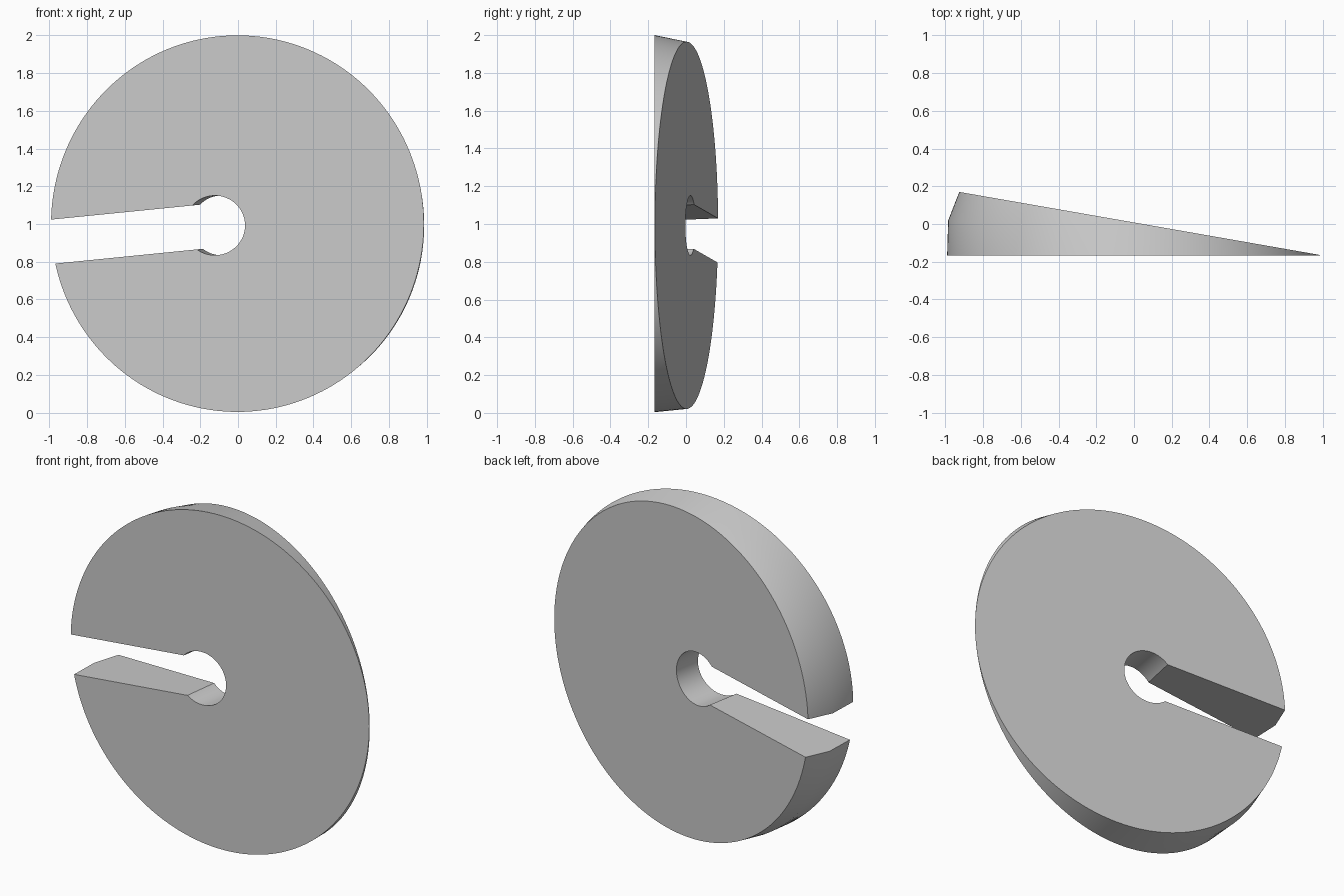
import bpy, bmesh, math
from mathutils import Vector

cube = bpy.data.objects.get("Cube")
if cube:
    bpy.data.objects.remove(cube, do_unlink=True)

SEGMENTS = 160
FRONT = -0.166
SLOPE = 0.1747
HUB = Vector((-0.123, FRONT, 0.9925))

grey = bpy.data.materials.new("plain_grey")
grey.use_nodes = True
grey.diffuse_color = (0.6, 0.6, 0.6, 1)
grey.node_tree.nodes["Principled BSDF"].inputs["Base Color"].default_value = (0.6, 0.6, 0.6, 1)


# Wedge disc: upright front rim, bulged middle rim, tilted back rim
bm = bmesh.new()
rims = [[], [], []]
for i in range(SEGMENTS):
    a = 2 * math.pi * i / SEGMENTS
    c, s = math.cos(a), math.sin(a)
    front = Vector((-0.003 + 0.988 * c, FRONT, 1.002 + 0.998 * s))
    x = 0.03 + 0.957 * c
    back = Vector((x, 0.17 - (x + 0.927) * SLOPE, 0.993 + 0.972 * s))
    bulge = 0.03 * max(0, -c) ** 2
    middle = front.lerp(back, 0.55) + Vector((c, 0, s)) * bulge
    for rim, point in zip(rims, (front, middle, back)):
        rim.append(bm.verts.new(point))
for lower, upper in zip(rims, rims[1:]):
    for i in range(SEGMENTS):
        j = (i + 1) % SEGMENTS
        bm.faces.new((lower[i], lower[j], upper[j], upper[i]))
bm.faces.new(rims[0])
bm.faces.new(rims[2])
bmesh.ops.recalc_face_normals(bm, faces=bm.faces)
mesh = bpy.data.meshes.new("wedge_disc")
bm.to_mesh(mesh)
bm.free()
disc = bpy.data.objects.new("wedge_disc", mesh)
bpy.context.collection.objects.link(disc)
mesh.materials.append(grey)

# Centre hole, square to the tilted back
axis = Vector((SLOPE, 1, 0)).normalized()
bpy.ops.mesh.primitive_cylinder_add(vertices=64, radius=0.158, depth=2, location=HUB)
hole = bpy.context.object
hole.name = "hole_cutter"
hole.rotation_euler = axis.to_track_quat('Z', 'Y').to_euler()

# Slot from the hole out to the right rim
tilt = math.atan(0.1)
along = Vector((-math.cos(tilt), 0, -math.sin(tilt)))
bpy.ops.mesh.primitive_cube_add(size=1, location=HUB + along * 0.75)
slot = bpy.context.object
slot.name = "slot_cutter"
slot.scale = (1.5, 2, 0.234)
slot.rotation_euler = (0, -tilt, 0)

# Cut both openings, then discard the cutters
bpy.ops.object.select_all(action='DESELECT')
bpy.context.view_layer.objects.active = disc
disc.select_set(True)
for cutter in (hole, slot):
    cutter.hide_render = True
    cutter.data.materials.append(grey)
    cut = disc.modifiers.new(cutter.name, 'BOOLEAN')
    cut.operation = 'DIFFERENCE'
    cut.solver = 'EXACT'
    cut.object = cutter
    bpy.ops.object.modifier_apply(modifier=cut.name)
    bpy.data.objects.remove(cutter, do_unlink=True)

bpy.ops.object.shade_smooth_by_angle(angle=math.radians(30))
